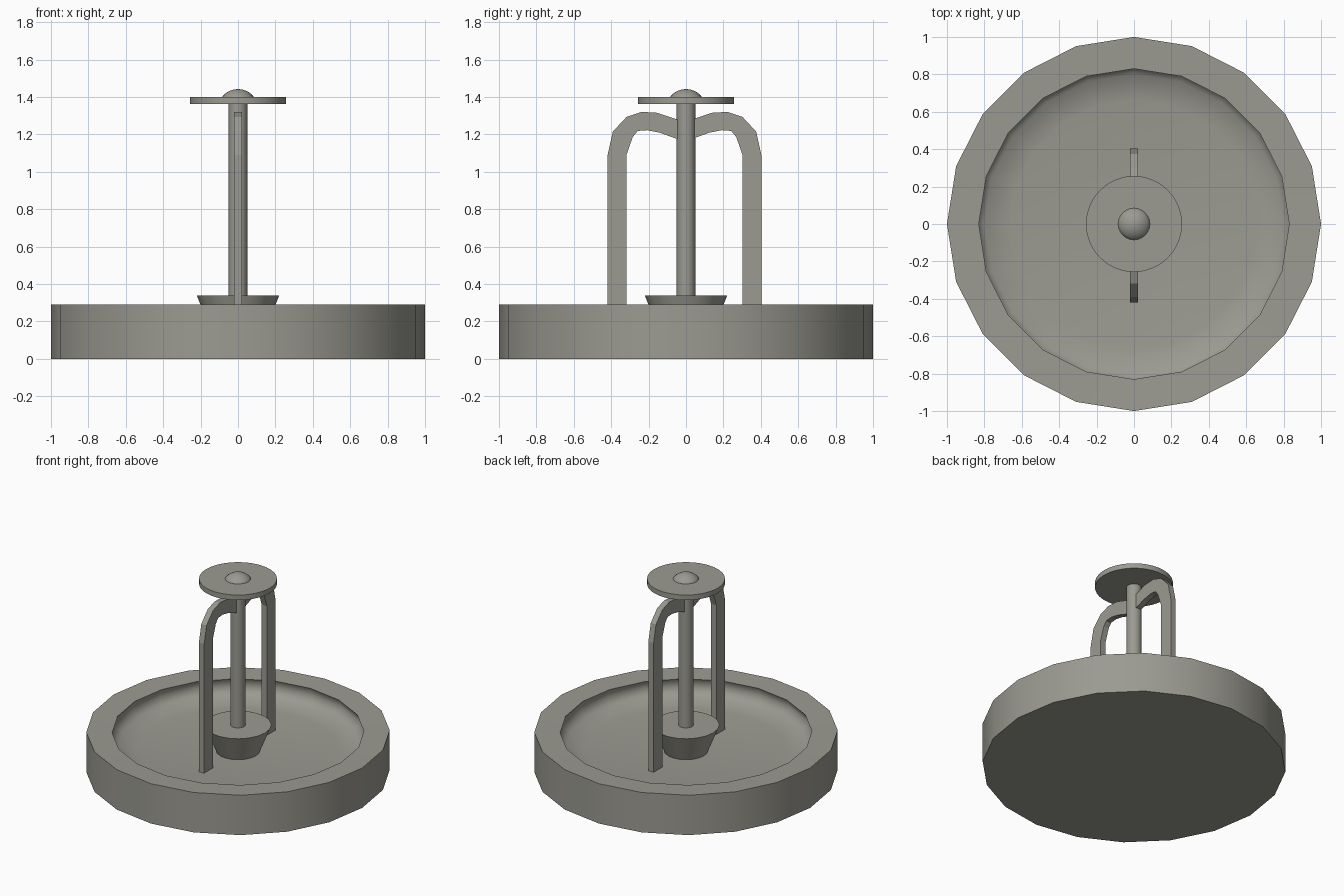
import bpy, bmesh, math

if "Cube" in bpy.data.objects:
    bpy.data.objects.remove(bpy.data.objects["Cube"])

mat = bpy.data.materials.new("warm_grey_stone")
mat.diffuse_color = (0.33, 0.325, 0.285, 1)
mat.use_nodes = True
mat.node_tree.nodes["Principled BSDF"].inputs["Base Color"].default_value = mat.diffuse_color


def finish(name, bm, smooth=True, angle=40):
    bmesh.ops.remove_doubles(bm, verts=bm.verts, dist=1e-5)
    bmesh.ops.recalc_face_normals(bm, faces=bm.faces)
    me = bpy.data.meshes.new(name)
    bm.to_mesh(me)
    bm.free()
    me.materials.append(mat)
    ob = bpy.data.objects.new(name, me)
    bpy.context.collection.objects.link(ob)
    if smooth:
        bpy.ops.object.select_all(action='DESELECT')
        ob.select_set(True)
        bpy.context.view_layer.objects.active = ob
        bpy.ops.object.shade_smooth_by_angle(angle=math.radians(angle))
    return ob


def lathe(name, profile, sides, angle=40):
    """Revolve an (r, z) profile; ends with r = 0 close the shape."""
    bm = bmesh.new()
    rings = [[bm.verts.new((r * math.cos(2 * math.pi * i / sides),
                            r * math.sin(2 * math.pi * i / sides), z))
              for i in range(sides)] if r > 0 else [bm.verts.new((0, 0, z))] * sides
             for r, z in profile]
    for a, b in zip(rings, rings[1:]):
        for i in range(sides):
            j = (i + 1) % sides
            bm.faces.new(dict.fromkeys((a[i], a[j], b[j], b[i])))
    return finish(name, bm, True, angle)


FLOOR = 0.15

# Wide basin with a rolled, slightly undercut lip
lathe("basin", [(0, 0), (1, 0), (1, 0.29), (0.83, 0.285), (0.86, 0.22),
                (0.80, 0.17), (0.66, FLOOR), (0, FLOOR)], 20, 85)

# Tapered cup around the foot of the post
lathe("post_cup", [(0, FLOOR), (0.145, FLOOR), (0.22, 0.337), (0, 0.337)], 20)

# Central post
lathe("post", [(0, FLOOR), (0.05, FLOOR), (0.05, 1.37), (0, 1.37)], 24)

# Flat disc on top with a domed knob
lathe("top_disc", [(0, 1.363), (0.257, 1.363), (0.257, 1.40), (0, 1.40)], 32)
R, cz = 0.107, 1.335
dome = [(0, 1.38), (0.087, 1.38)]
dome += [(R * math.cos(t), cz + R * math.sin(t))
         for t in (math.radians(37 + 53 * k / 5) for k in range(5))] + [(0, cz + R)]
lathe("top_knob", dome, 24)

# Pair of hooked side arms, mirrored about the post
arm = [((0.411, FLOOR), (0.31, FLOOR)), ((0.411, 1.09), (0.31, 1.09)),
       ((0.383, 1.215), (0.277, 1.185)), ((0.31, 1.293), (0.25, 1.218)),
       ((0.23, 1.32), (0.20, 1.222)), ((0.145, 1.315), (0.13, 1.208)),
       ((0.04, 1.28), (0.04, 1.175)), ((0, 1.265), (0, 1.16))]
for side, name in ((1, "back_arm"), (-1, "front_arm")):
    bm = bmesh.new()
    rows = [[bm.verts.new((x, side * p[0] - 0.008, p[1]))
             for p, x in ((o, -0.021), (o, 0.021), (i, 0.021), (i, -0.021))]
            for o, i in arm]
    for a, b in zip(rows, rows[1:]):
        for k in range(4):
            bm.faces.new((a[k], a[(k + 1) % 4], b[(k + 1) % 4], b[k]))
    bm.faces.new(rows[0])
    bm.faces.new(rows[-1])
    finish(name, bm, False)
